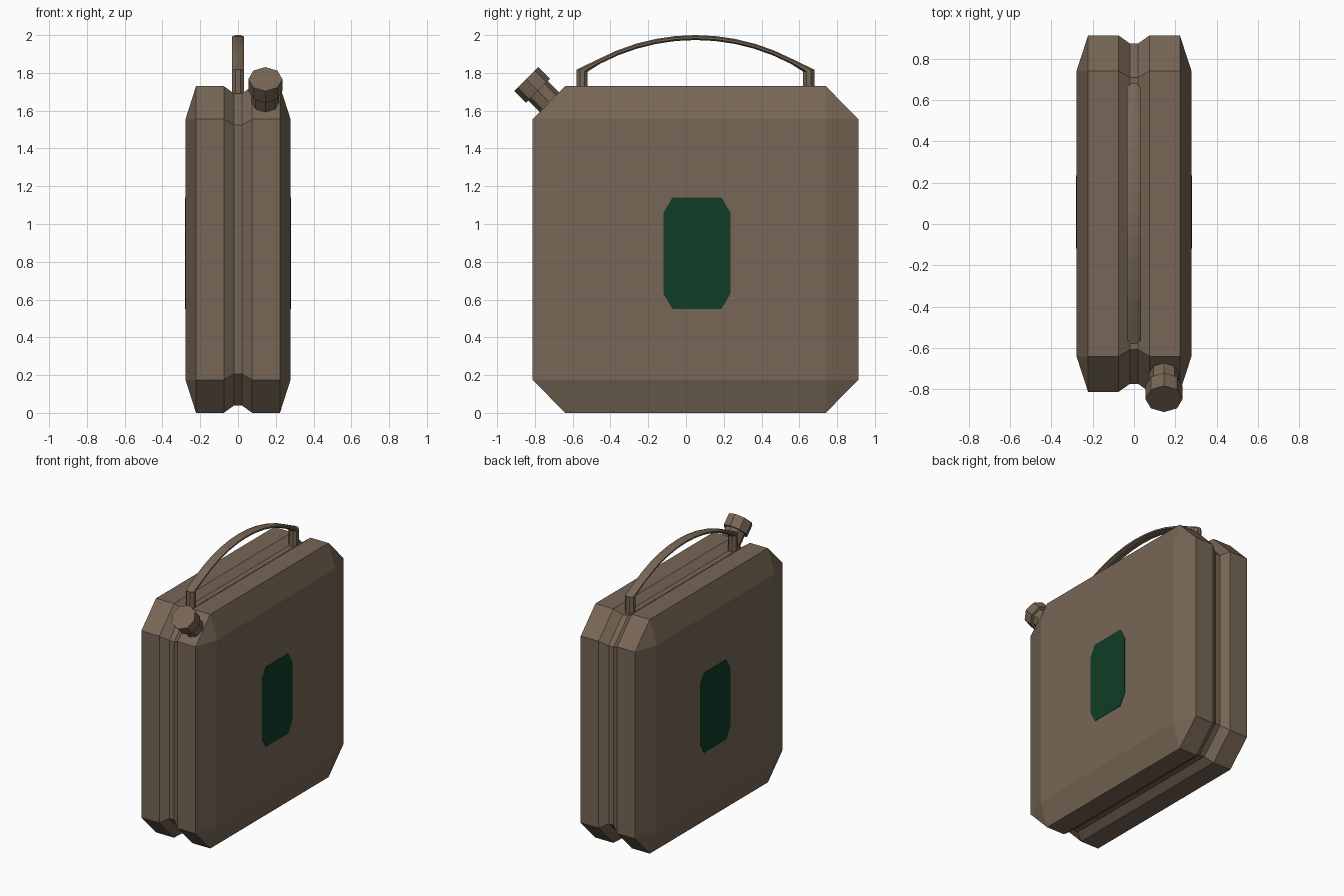
import bpy, bmesh, math
from mathutils import Vector

if "Cube" in bpy.data.objects:
    bpy.data.objects.remove(bpy.data.objects["Cube"])


def material(name, rgb):
    m = bpy.data.materials.new(name)
    m.diffuse_color = (*rgb, 1)
    m.use_nodes = True
    m.node_tree.nodes["Principled BSDF"].inputs["Base Color"].default_value = m.diffuse_color
    return m


brown = material("drab brown", (0.185, 0.135, 0.092))
green = material("dark green", (0.005, 0.047, 0.02))


def loft(name, rings, mat):
    """Skin a list of equal-length rings and cap both ends."""
    bm = bmesh.new()
    rows = [[bm.verts.new(p) for p in ring] for ring in rings]
    n = len(rows[0])
    for a, b in zip(rows, rows[1:]):
        for i in range(n):
            j = (i + 1) % n
            bm.faces.new((a[i], a[j], b[j], b[i]))
    bm.faces.new(rows[0])
    bm.faces.new(rows[-1])
    bmesh.ops.remove_doubles(bm, verts=bm.verts, dist=1e-5)
    bmesh.ops.recalc_face_normals(bm, faces=bm.faces)
    me = bpy.data.meshes.new(name)
    bm.to_mesh(me)
    bm.free()
    me.materials.append(mat)
    ob = bpy.data.objects.new(name, me)
    bpy.context.collection.objects.link(ob)
    return ob


def octagon(x, cy, cz, hy, hz, fy, fz):
    """Chamfered rectangle in the yz plane: outer half sizes h, flat half sizes f."""
    pts = [(hy, -fz), (hy, fz), (fy, hz), (-fy, hz),
           (-hy, fz), (-hy, -fz), (-fy, -hz), (fy, -hz)]
    return [(x, cy + y, cz + z) for y, z in pts]


# Can body: chamfered slab with bevelled sides and a groove around the middle
CY, CZ = 0.05, 0.865
side = (0.69, 0.69, 0.69, 0.69)
full = (0.862, 0.865, 0.69, 0.69)
groove = (0.823, 0.825, 0.658, 0.658)
half = [(0.02, groove), (0.075, full), (0.222, full), (0.278, side)]
sections = [(-x, s) for x, s in reversed(half)] + half
loft("can_body", [octagon(x, CY, CZ, *s) for x, s in sections], brown)

# Labels on both sides
for label, s in (("right_label", 1), ("left_label", -1)):
    loft(label, [octagon(s * x, 0.058, 0.845, 0.177, 0.295, 0.13, 0.215)
                 for x in (0.276, 0.281)], green)


# Handle: two posts joined by a thin arc
def handle_ring(y, z, across, half_t):
    d = Vector((0, *across)).normalized() * half_t
    out = []
    for i in range(8):
        a = math.tau * (i + 0.5) / 8
        k = 1 / math.cos(math.pi / 8)
        out.append(Vector((0.033 * k * math.cos(a), y, z)) + d * k * math.sin(a))
    return out


R, HC = 1.09, 0.60
top = 1.987
arc_end = math.asin(HC / R)
rings = [handle_ring(CY - HC, 1.67, (1, 0), 0.03),
         handle_ring(CY - HC, 1.812, (1, -0.18), 0.03)]
for i in range(1, 12):
    a = -arc_end + 2 * arc_end * i / 12
    rings.append(handle_ring(CY + R * math.sin(a), top - R + R * math.cos(a),
                             (math.sin(a), math.cos(a)), 0.013))
rings += [handle_ring(CY + HC, 1.812, (-1, -0.18), 0.03),
          handle_ring(CY + HC, 1.67, (-1, 0), 0.03)]
# keep ring direction consistent: 'across' turns from +y to +z to -y along the path
for k in (0, 1):
    rings[k] = handle_ring(CY - HC, (1.67, 1.812)[k], [(-1, 0), (-1, 0.18)][k], 0.03)
for k in (0, 1):
    rings[-1 - k] = handle_ring(CY + HC, (1.67, 1.812)[k], [(1, 0), (1, 0.18)][k], 0.03)
loft("handle", rings, brown)

# Spout neck and cap, tilted forward 45 degrees
axis = Vector((0, -1, 1)).normalized()
up = Vector((0, 1, 1)).normalized()
base = Vector((0.145, -0.723, 1.644))


def spout_ring(dist, r):
    return [base + axis * dist + Vector((1, 0, 0)) * r * math.cos(math.tau * i / 8)
            + up * r * math.sin(math.tau * i / 8) for i in range(8)]


loft("spout_neck", [spout_ring(-0.04, 0.073), spout_ring(0.1, 0.073)], brown)
loft("spout_cap", [spout_ring(0.086, 0.09), spout_ring(0.174, 0.09)], brown)
